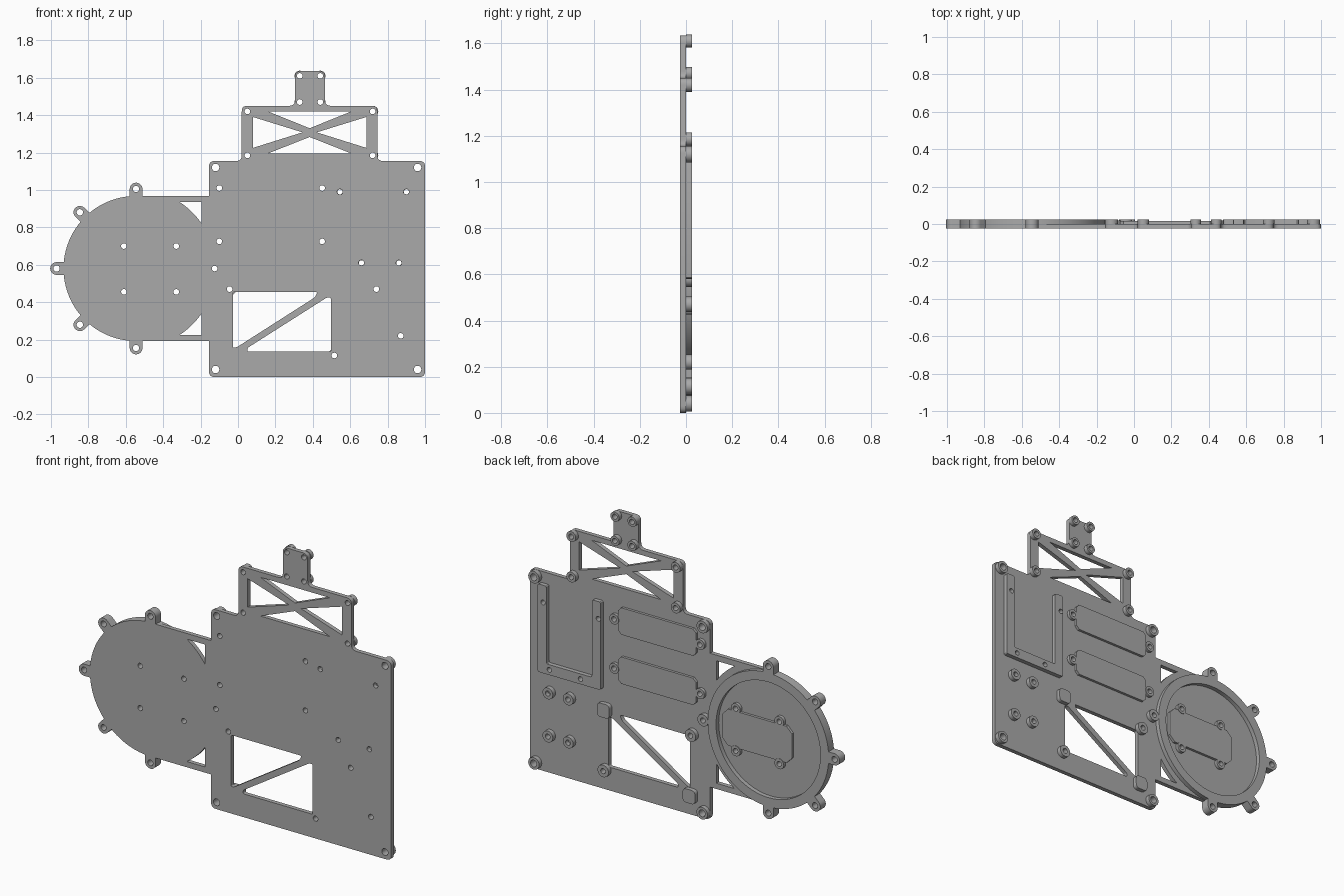
import bpy, bmesh
from math import sin, cos, pi, sqrt, atan2, radians
from mathutils import Vector, Matrix

if "Cube" in bpy.data.objects:
    bpy.data.objects.remove(bpy.data.objects["Cube"], do_unlink=True)

grey = bpy.data.materials.new("plain_grey")
grey.use_nodes = True
grey.diffuse_color = (0.4, 0.4, 0.4, 1)
grey.node_tree.nodes["Principled BSDF"].inputs["Base Color"].default_value = (0.4, 0.4, 0.4, 1)

FRONT, MID, BACK = -0.025, 0.0, 0.025
HUB, HUB_R, LUG_R = Vector((-0.545, 0.58)), 0.388, 0.425
parts = []


def arc(c, r, a0, a1, n):
    return [(c[0] + r * cos(a0 + (a1 - a0) * i / n),
             c[1] + r * sin(a0 + (a1 - a0) * i / n)) for i in range(n + 1)]


def circle(c, r, n=24):
    return arc(c, r, 0, 2 * pi, n)[:-1]


def rect(x0, z0, x1, z1):
    return [(x0, z0), (x1, z0), (x1, z1), (x0, z1)]


def rounded(points, r, n=5):
    """Replace every corner of an outline with a small curve."""
    out = []
    for i, p in enumerate(points):
        p = Vector(p)
        a = Vector(points[i - 1]) - p
        b = Vector(points[(i + 1) % len(points)]) - p
        p0 = p + a.normalized() * min(r, a.length / 2)
        p1 = p + b.normalized() * min(r, b.length / 2)
        for k in range(n + 1):
            t = k / n
            out.append(tuple(p0 * (1 - t) ** 2 + p * 2 * t * (1 - t) + p1 * t * t))
    return out


def slab(name, loops, y0, y1):
    """Solid between y0 and y1; loops inside the first loop are openings."""
    cu = bpy.data.curves.new(name, 'CURVE')
    cu.dimensions, cu.fill_mode = '2D', 'BOTH'
    cu.extrude = (y1 - y0) / 2
    for loop in loops:
        s = cu.splines.new('POLY')
        s.points.add(len(loop) - 1)
        for pt, (x, z) in zip(s.points, loop):
            pt.co = (x, z, 0, 1)
        s.use_cyclic_u = True
    tmp = bpy.data.objects.new(name + "_profile", cu)
    bpy.context.collection.objects.link(tmp)
    dg = bpy.context.evaluated_depsgraph_get()
    me = bpy.data.meshes.new_from_object(tmp.evaluated_get(dg))
    bpy.data.objects.remove(tmp, do_unlink=True)
    bm = bmesh.new()
    bm.from_mesh(me)
    bmesh.ops.remove_doubles(bm, verts=bm.verts, dist=1e-5)
    bm.transform(Matrix.Translation((0, (y0 + y1) / 2, 0)) @ Matrix.Rotation(pi / 2, 4, 'X'))
    bmesh.ops.recalc_face_normals(bm, faces=bm.faces)
    bm.to_mesh(me)
    bm.free()
    me.materials.clear()
    me.materials.append(grey)
    ob = bpy.data.objects.new(name, me)
    bpy.context.collection.objects.link(ob)
    parts.append(ob)
    return ob


def grid(xs, zs):
    return [(x, z) for x in xs for z in zs]


# Screw positions by group
corner = grid((-0.12, 0.96), (0.04, 1.12))
frame = grid((0.05, 0.72), (1.185, 1.42))
tab = grid((0.33, 0.44), (1.47, 1.61))
hub = grid((-0.61, -0.33), (0.455, 0.70))
board = grid((-0.10, 0.45), (0.725, 1.01))
post = grid((0.74, 0.87), (0.22, 0.47))
window = [(-0.045, 0.47), (0.515, 0.115)]
bracket = [(0.9, 0.99), (0.545, 0.99), (0.86, 0.61), (0.66, 0.61)]
ring_mount = [(-0.125, 0.58)]
drilled_posts = [(0.74, 0.47), (0.87, 0.22)]

# Base plate outline: body, upper frame, top tab and round hub
body = [(-0.155, 0), (1, 0), (1, 1.155), (0.745, 1.155), (0.745, 1.45),
        (0.465, 1.45), (0.465, 1.635), (0.305, 1.635), (0.305, 1.45),
        (0.02, 1.45), (0.02, 1.155), (-0.155, 1.155)]
outline = [(-0.155, HUB.y - HUB_R)] + rounded(body, 0.03)
outline += [(-0.155, HUB.y + HUB_R)] + arc(HUB, HUB_R, pi / 2, 3 * pi / 2, 48)

# Openings: diagonal-braced window and cross-braced upper frame
openings = [
    rounded([(-0.027, 0.455), (0.425, 0.455), (0.41, 0.425), (-0.005, 0.16), (-0.027, 0.155)], 0.01),
    rounded([(0.05, 0.135), (0.497, 0.135), (0.497, 0.425), (0.475, 0.425), (0.05, 0.155)], 0.01),
    [(0.16, 1.42), (0.383, 1.33), (0.606, 1.42)],
    [(0.16, 1.195), (0.606, 1.195), (0.383, 1.283)],
    [(0.08, 1.39), (0.08, 1.225), (0.345, 1.308)],
    [(0.686, 1.39), (0.686, 1.225), (0.421, 1.308)],
]
# Curved triangular openings beside the hub
wx, wz = 0.35, 0.355
a0 = atan2(sqrt(LUG_R ** 2 - wx ** 2), wx)
a1 = atan2(wz, sqrt(LUG_R ** 2 - wz ** 2))
gap = arc(HUB, LUG_R, a0, a1, 8) + [(HUB.x + wx, HUB.y + wz)]
openings += [gap, [(x, 2 * HUB.y - z) for x, z in gap]]

holes = [circle(c, 0.02) for c in corner]
holes += [circle(c, 0.015) for c in frame + tab + hub + board + window
          + bracket + ring_mount + drilled_posts]
slab("base_plate", [outline] + openings + holes, FRONT, MID)

# Raised hub rim
slab("hub_rim", [circle(HUB, HUB_R, 96), circle(HUB, 0.335, 96)], MID, BACK)

# Screw lugs around the hub
for i, deg in enumerate((90, 135, 180, 225, 270)):
    a = radians(deg)
    d = Vector((cos(a), sin(a)))
    side = Vector((-d.y, d.x)) * 0.034
    c = HUB + d * LUG_R
    inner = HUB + d * 0.375
    shape = [tuple(inner - side)] + arc(c, 0.034, a - pi / 2, a + pi / 2, 14) + [tuple(inner + side)]
    slab(f"hub_lug_{i + 1}", [shape, circle(c, 0.017)], FRONT, BACK)

# Screw bosses on the back
for name, places, outer, bore, top in (
        ("corner_boss", corner, 0.035, 0.02, BACK),
        ("frame_boss", frame, 0.03, 0.015, BACK),
        ("tab_boss", tab, 0.028, 0.015, BACK),
        ("hub_boss", hub, 0.03, 0.015, 0.018),
        ("board_boss", board, 0.03, 0.015, 0.018),
        ("post_boss", post, 0.033, 0.015, BACK),
        ("window_boss", window, 0.035, 0.015, BACK),
        ("ring_boss", ring_mount, 0.034, 0.015, BACK)):
    for i, c in enumerate(places):
        slab(f"{name}_{i + 1}", [circle(c, outer), circle(c, bore)], MID, top)

# Solid pads at the other window corners
for i, (x, z) in enumerate([(0.515, 0.465), (-0.035, 0.115)]):
    slab(f"window_pad_{i + 1}", [rounded(rect(x - 0.04, z - 0.04, x + 0.04, z + 0.04), 0.025)], MID, BACK)

# Raised component beds
for i, z in enumerate((0.725, 1.01)):
    slab(f"board_bed_{i + 1}", [rounded(rect(-0.075, z - 0.078, 0.425, z + 0.078), 0.02, 1)], MID, 0.015)
slab("hub_bed", [rounded(rect(-0.69, 0.472, -0.245, 0.684), 0.035, 1)], MID, 0.015)

# U-shaped bracket
u_shape = [(0.53, 0.58), (0.935, 0.58), (0.935, 1.09), (0.878, 1.09),
           (0.878, 0.64), (0.587, 0.64), (0.587, 1.09), (0.53, 1.09)]
slab("u_bracket", [rounded(u_shape, 0.012, 3)] + [circle(c, 0.014) for c in bracket], MID, BACK)

# Smooth round walls, sharp rims
bpy.ops.object.select_all(action='DESELECT')
for ob in parts:
    ob.select_set(True)
bpy.context.view_layer.objects.active = parts[0]
bpy.ops.object.shade_smooth_by_angle(angle=radians(30))
